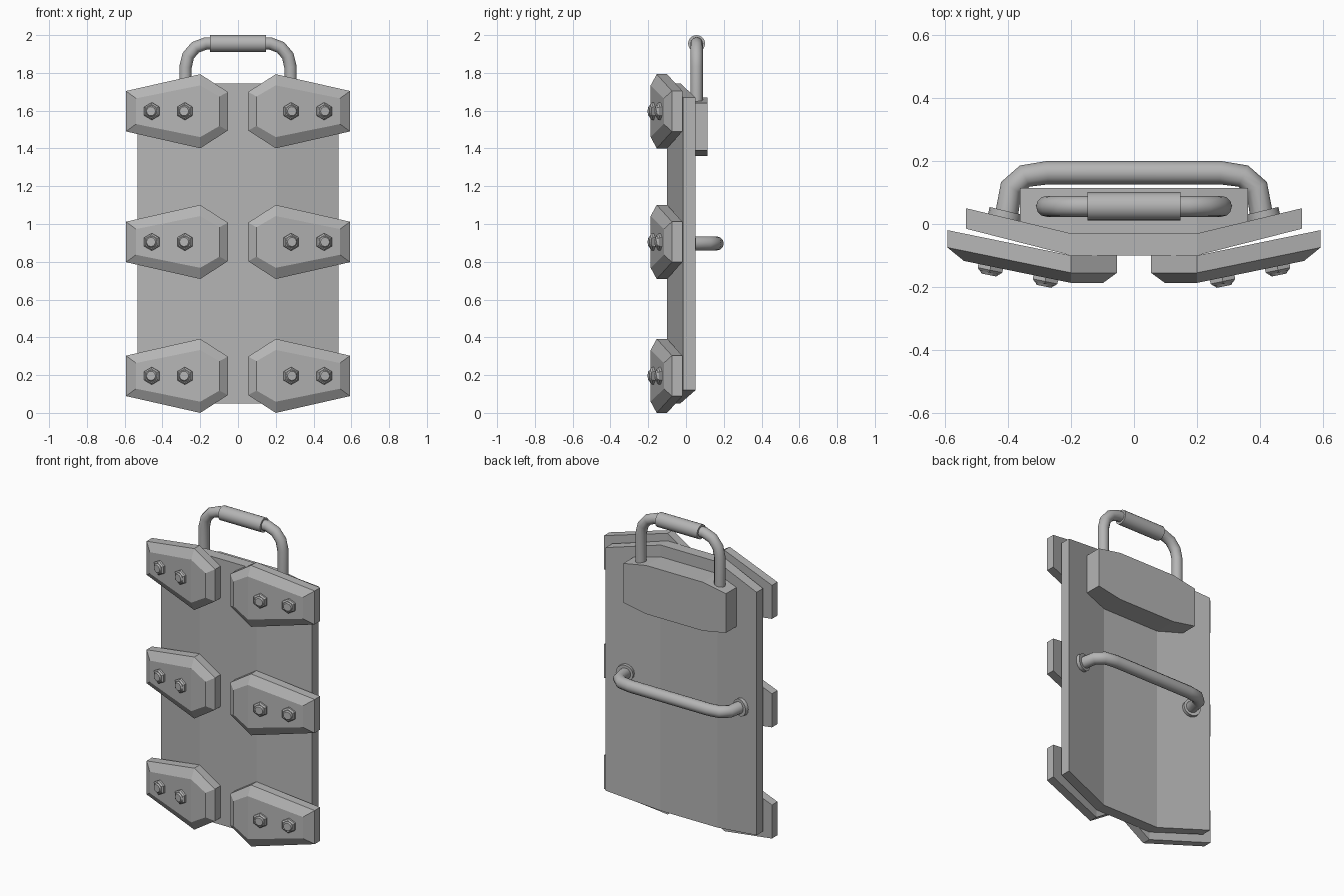
import bpy, bmesh, math
from mathutils import Matrix, Vector

cube = bpy.data.objects.get("Cube")
if cube:
    bpy.data.objects.remove(cube, do_unlink=True)

steel = bpy.data.materials.new("grey_steel")
steel.use_nodes = True
GREY = (0.46, 0.46, 0.46, 1)
steel.diffuse_color = GREY
steel.node_tree.nodes["Principled BSDF"].inputs["Base Color"].default_value = GREY


def add_object(name, bm):
    bmesh.ops.recalc_face_normals(bm, faces=bm.faces)
    mesh = bpy.data.meshes.new(name)
    bm.to_mesh(mesh)
    bm.free()
    mesh.materials.append(steel)
    obj = bpy.data.objects.new(name, mesh)
    bpy.context.scene.collection.objects.link(obj)
    return obj


def smooth(obj, angle=40):
    bpy.ops.object.select_all(action='DESELECT')
    obj.select_set(True)
    bpy.context.view_layer.objects.active = obj
    bpy.ops.object.shade_smooth_by_angle(angle=math.radians(angle))


def loft(name, rings):
    """Solid from rings; each ring is a row of columns (x, y, z_low, z_high)."""
    bm = bmesh.new()
    n = len(rings[0])
    loops = []
    for ring in rings:
        top = [bm.verts.new((x, y, hi)) for x, y, lo, hi in ring]
        low = [bm.verts.new((x, y, lo)) for x, y, lo, hi in ring]
        loops.append(top + low[::-1])
    count = 2 * n
    for a, b in zip(loops, loops[1:]):
        for i in range(count):
            j = (i + 1) % count
            bm.faces.new((a[i], a[j], b[j], b[i]))
    for loop in (loops[0], loops[-1]):
        for i in range(n - 1):
            bm.faces.new((loop[i], loop[i + 1], loop[-2 - i], loop[-1 - i]))
    return add_object(name, bm)


def tube(name, points, radius):
    """Round bar along a polyline, mirrored over x = 0."""
    path = points + [(-x, y, z) for x, y, z in reversed(points)]
    curve = bpy.data.curves.new(name, 'CURVE')
    curve.dimensions = '3D'
    curve.bevel_depth = radius
    curve.bevel_resolution = 4
    curve.use_fill_caps = True
    spline = curve.splines.new('POLY')
    spline.points.add(len(path) - 1)
    for point, co in zip(spline.points, path):
        point.co = (*co, 1)
    curve.materials.append(steel)
    obj = bpy.data.objects.new(name, curve)
    bpy.context.scene.collection.objects.link(obj)
    bpy.ops.object.select_all(action='DESELECT')
    obj.select_set(True)
    bpy.context.view_layer.objects.active = obj
    bpy.ops.object.convert(target='MESH')
    smooth(bpy.context.view_layer.objects.active, 50)


def cone(bm, base, axis, r1, r2, start, end, sides):
    rot = axis.to_track_quat('Z', 'Y').to_matrix().to_4x4()
    place = Matrix.Translation(base + axis * (start + end) / 2) @ rot
    bmesh.ops.create_cone(bm, cap_ends=True, segments=sides, radius1=r1,
                          radius2=r2, depth=end - start, matrix=place)


# Folded main panel
PANEL_X = (-0.533, -0.2, 0.2, 0.533)


def panel_ring(y_mid, y_edge):
    return [(x, y_mid, 0.05, 1.745) if abs(x) < 0.3 else (x, y_edge, 0.12, 1.67)
            for x in PANEL_X]


loft("main_panel", [panel_ring(-0.1, -0.015), panel_ring(-0.03, 0.05)])

# Mounting block behind the top edge
block = [(-0.362, 1.39, 1.64), (-0.2, 1.36, 1.67), (0.2, 1.36, 1.67), (0.362, 1.39, 1.64)]
loft("mounting_block", [[(x, y, lo, hi) for x, lo, hi in block] for y in (-0.035, 0.115)])

# Armour plates and bolts
SLOPE = 0.205
OUTER = [(0.593, 0.107), (0.2, 0.196), (0.054, 0.102)]
INNER = [(0.54, 0.068), (0.2, 0.137), (0.098, 0.078)]


def plate_y(x, depth):
    return -0.1 - depth + SLOPE * max(0, x - 0.2)


for side, side_name in ((1, "left"), (-1, "right")):
    for level, z in (("lower", 0.196), ("middle", 0.905), ("upper", 1.597)):
        rings = [[(side * x, plate_y(x, depth), z - h, z + h) for x, h in outline]
                 for outline, depth in ((OUTER, 0), (OUTER, 0.055), (INNER, 0.087))]
        loft(f"{level}_{side_name}_plate", rings)

        bm = bmesh.new()
        axis = Vector((side * SLOPE, -1, 0)).normalized()
        for x in (0.28, 0.455):
            base = Vector((side * x, plate_y(x, 0.087), z))
            cone(bm, base, axis, 0.046, 0.046, -0.005, 0.012, 6)
            cone(bm, base, axis, 0.046, 0.037, 0.012, 0.02, 6)
            cone(bm, base, axis, 0.03, 0.024, 0.02, 0.028, 16)
        add_object(f"{level}_{side_name}_bolts", bm)

# Top carrying handle with a thicker grip
HANDLE_Y = 0.056
tube("top_handle", [(x, HANDLE_Y, z) for x, z in (
    (0.278, 1.62), (0.278, 1.83), (0.264, 1.89), (0.226, 1.935), (0.17, 1.956))], 0.033)
bm = bmesh.new()
cone(bm, Vector((0, HANDLE_Y, 1.955)), Vector((1, 0, 0)), 0.045, 0.045, -0.148, 0.148, 20)
smooth(add_object("handle_grip", bm))

# Rear grab bar with flanges on the panel
BAR_Z = 0.897
tube("rear_bar", [(x, y, BAR_Z) for x, y in (
    (0.408, 0.01), (0.39, 0.115), (0.347, 0.152), (0.275, 0.163))], 0.037)
for side, side_name in ((1, "left"), (-1, "right")):
    bm = bmesh.new()
    axis = Vector((side * -0.24, 1, 0)).normalized()
    cone(bm, Vector((side * 0.411, 0.02, BAR_Z)), axis, 0.054, 0.054, -0.005, 0.022, 16)
    smooth(add_object(f"{side_name}_bar_flange", bm))
